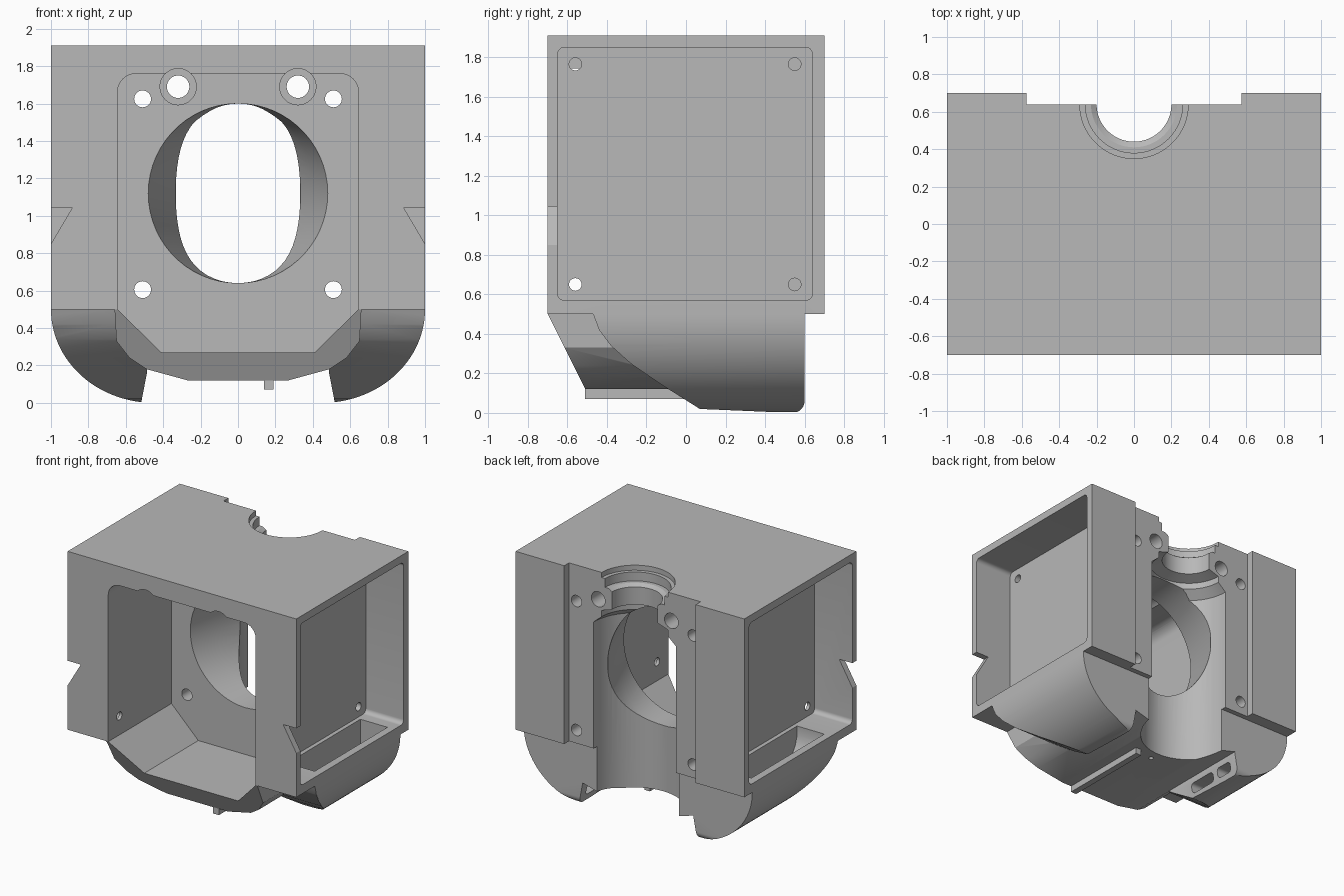
import bpy, bmesh
from math import sin, cos, radians, pi

if "Cube" in bpy.data.objects:
    bpy.data.objects.remove(bpy.data.objects["Cube"], do_unlink=True)

grey = bpy.data.materials.new("plain_grey")
grey.use_nodes = True
GREY = (0.48, 0.48, 0.48, 1)
grey.diffuse_color = GREY
grey.node_tree.nodes["Principled BSDF"].inputs["Base Color"].default_value = GREY


def loft(name, rings):
    """Closed solid through rings of equal length."""
    bm = bmesh.new()
    loops = [[bm.verts.new(p) for p in ring] for ring in rings]
    n = len(loops[0])
    for a, b in zip(loops, loops[1:]):
        for i in range(n):
            j = (i + 1) % n
            bm.faces.new((a[i], a[j], b[j], b[i]))
    bm.faces.new(loops[0])
    bm.faces.new(loops[-1])
    bmesh.ops.recalc_face_normals(bm, faces=bm.faces)
    mesh = bpy.data.meshes.new(name)
    bm.to_mesh(mesh)
    bm.free()
    mesh.materials.append(grey)
    ob = bpy.data.objects.new(name, mesh)
    bpy.context.collection.objects.link(ob)
    return ob


def prism(name, pts, axis, lo, hi):
    """Extrude a flat profile along x, y or z."""
    place = {"x": lambda u, v, w: (w, u, v),
             "y": lambda u, v, w: (u, w, v),
             "z": lambda u, v, w: (u, v, w)}[axis]
    return loft(name, [[place(u, v, w) for u, v in pts] for w in (lo, hi)])


def arc(cu, cv, ru, rv, a0, a1, n=8):
    return [(cu + ru * cos(radians(a0 + (a1 - a0) * i / n)),
             cv + rv * sin(radians(a0 + (a1 - a0) * i / n))) for i in range(n + 1)]


def disc(u, v, r, n=32):
    return arc(u, v, r, r, 0, 360 - 360 / n, n - 1)


def rounded(u0, v0, u1, v1, r):
    return (arc(u1 - r, v1 - r, r, r, 0, 90) + arc(u0 + r, v1 - r, r, r, 90, 180)
            + arc(u0 + r, v0 + r, r, r, 180, 270) + arc(u1 - r, v0 + r, r, r, 270, 360))


def rect(u0, v0, u1, v1):
    return [(u0, v0), (u1, v0), (u1, v1), (u0, v1)]


def combine(base, tool, op):
    mod = base.modifiers.new("combine", "BOOLEAN")
    mod.operation, mod.solver, mod.object = op, "EXACT", tool
    bpy.ops.object.select_all(action="DESELECT")
    bpy.context.view_layer.objects.active = base
    base.select_set(True)
    bpy.ops.object.modifier_apply(modifier=mod.name)
    bpy.data.objects.remove(tool, do_unlink=True)
    return base


def mirrored(pts, s):
    return [(s * u, v) for u, v in pts]


# Main box
body = prism("housing", rect(-1, -0.7, 1, 0.7), "z", 0.5, 1.91)

# Lower chute with sloping front lip
half = [(0.27, 0.12), (0.49, 0.18), (0.58, 0.24), (0.65, 0.33), (0.66, 0.5), (0.66, 0.53)]
chute = prism("chute", half + mirrored(half, -1)[::-1], "y", -0.8, 0.7)
lip = prism("lip", [(-0.7, 0.6), (-0.7, 0.5), (-0.5, 0.1), (0.6, 0.1), (0.6, 0.6)], "x", -1, 1)
combine(body, combine(chute, lip, "INTERSECT"), "UNION")

# Curved side scoops, solid outside
side_curve = [(-0.47, 0.5), (-0.44, 0.42), (-0.38, 0.34), (-0.28, 0.25), (-0.12, 0.14),
              (0.07, 0.02)] + arc(0.54, 0.06, 0.06, 0.06, -90, 0)
fin = arc(0.45, 0.5, 0.55, 0.5, 0, -83, 24) + [(0.485, 0.17), (0.5, 0.25), (0.56, 0.52), (0.98, 0.52)]
hollow = arc(0.45, 0.5, 0.49, 0.42, 0, -58, 16) + [(0.7, 0.7), (0.94, 0.7)]
hollow_side = [(0.1 + (y - 0.1) * 0.85, 0.5 + (z - 0.5) * 0.9) for y, z in side_curve]


def scoop(name, profile, curve, s, top):
    part = prism(name, mirrored(profile, s), "y", -0.6, 0.7)
    closed = curve + [(curve[-1][0], top), (curve[0][0], top)]
    return combine(part, prism("limit", closed, "x", -1.2, 1.2), "INTERSECT")


for s in (-1, 1):
    combine(body, scoop("scoop", fin, side_curve, s, 0.52), "UNION")

# Small rail under the floor
combine(body, prism("rail", rect(0.14, -0.51, 0.19, 0.25), "z", 0.07, 0.18), "UNION")


def cut(name, pts, axis, lo, hi):
    combine(body, prism(name, pts, axis, lo, hi), "DIFFERENCE")


# Front chamber with rounded top and chamfered floor
chamber = (arc(0.545, 1.66, 0.1, 0.1, 0, 90) + arc(-0.545, 1.66, 0.1, 0.1, 90, 180)
           + [(-0.645, 0.5), (-0.41, 0.27), (0.41, 0.27), (0.645, 0.5)])
cut("chamber", chamber, "y", -0.8, 0.09)

# Back recess
cut("recess", rect(-0.575, 0.64, 0.575, 0.8), "z", 0.4, 2)

# Side pockets, hollow scoops, edge notches, vent slots and small holes
for s in (-1, 1):
    cut("side_pocket", rounded(-0.65, 0.57, 0.64, 1.85, 0.035), "x", s * 0.67, s * 1.1)
    combine(body, scoop("hollow", hollow, hollow_side, s, 0.62), "DIFFERENCE")
    notch = [(1.05, 1.045), (0.885, 1.045), (1, 0.85), (1.05, 0.762)]
    cut("notch", mirrored(notch, s), "y", -0.8, -0.64)
    for y0, y1 in ((0.08, 0.33), (0.38, 0.53)):
        cut("vent_slot", rounded(y0, 0.05, y1, 0.13, 0.03), "x", s * 0.4, s * 0.6)
    for z in (0.65, 1.765):
        cut("side_hole", disc(-0.56, z, 0.032, 20), "x", s * 0.6, s * 0.7)
        cut("blind_hole", disc(0.55, z, 0.032, 20), "x", s * 0.58, s * 0.7)
    for z in (0.605, 1.625):
        cut("screw_hole", disc(s * 0.51, z, 0.045), "y", 0, 0.75)
    cut("bolt_hole", disc(s * 0.32, 1.69, 0.06), "y", 0, 0.75)
    cut("bolt_sink", disc(s * 0.32, 1.69, 0.097), "y", -0.8, 0.2)

# Stepped vertical bore, open at the back
steps = [(0.36, 0), (0.36, 1.5), (0.29, 1.56), (0.29, 1.61), (0.2, 1.64), (0.2, 1.78),
         (0.23, 1.8), (0.26, 1.8), (0.26, 1.87), (0.29, 1.87), (0.29, 2)]
bore = loft("bore", [[(x, y, z) for x, y in disc(0, 0.64, r, 64)] for r, z in steps])
combine(body, bore, "DIFFERENCE")

# Window narrowing from a circle to an ellipse
window = loft("window", [[(x, y, z) for x, z in arc(0, 1.12, rx, 0.48, 0, 354, 59)]
                         for y, rx in ((0.05, 0.49), (0.09, 0.48), (0.3, 0.41), (0.5, 0.335))])
combine(body, window, "DIFFERENCE")

# Drain hole in the floor
cut("drain", disc(0, 0.2, 0.018, 16), "z", 0, 0.24)

# Smooth curved walls, keep edges sharp
bpy.ops.object.select_all(action="DESELECT")
bpy.context.view_layer.objects.active = body
body.select_set(True)
bpy.ops.object.shade_smooth_by_angle(angle=radians(25))
